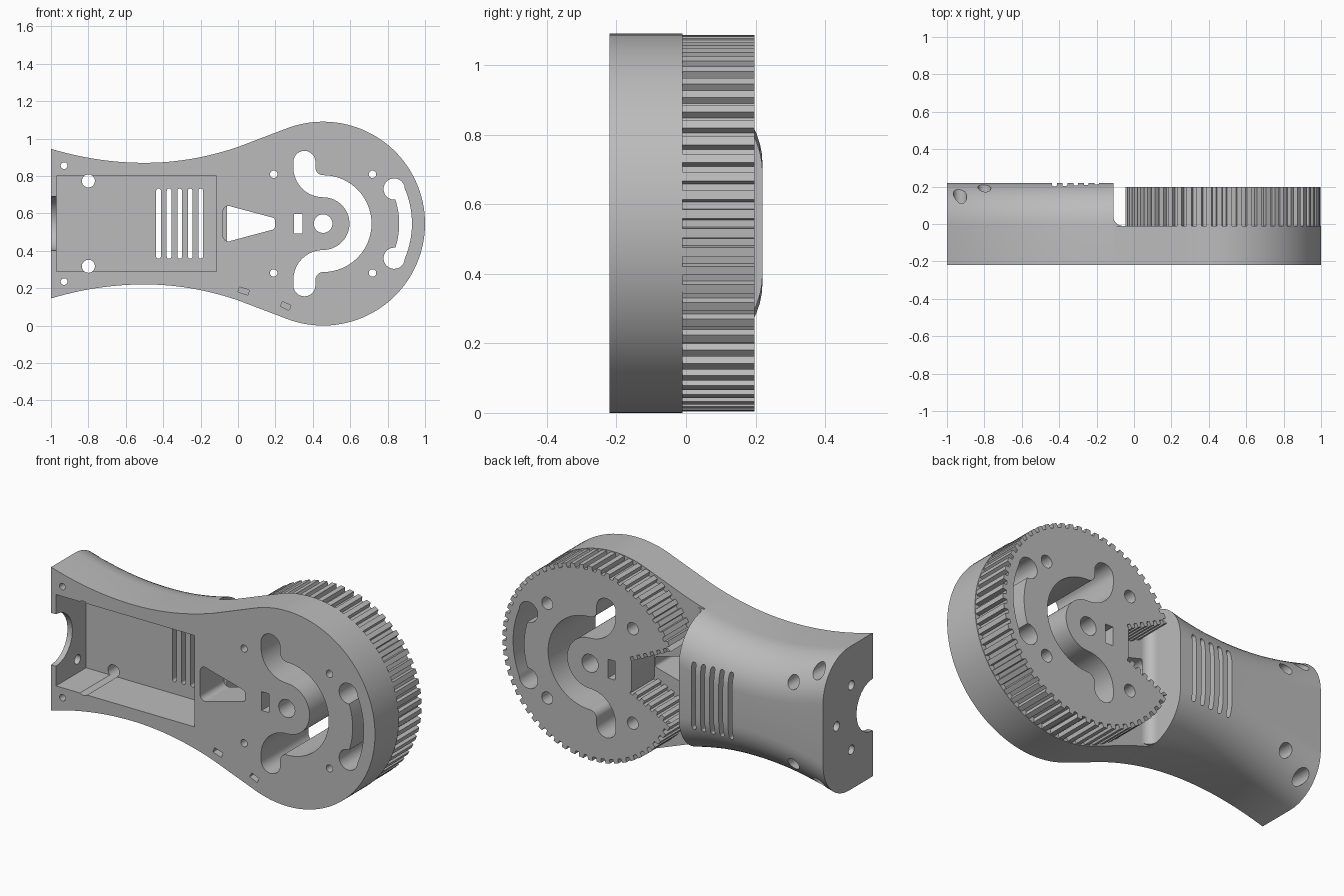
import bpy, bmesh, math
from math import sin, cos, pi, radians, hypot

cube = bpy.data.objects.get("Cube")
if cube:
    bpy.data.objects.remove(cube, do_unlink=True)

CX, CZ, R = 0.455, 0.545, 0.545      # hub centre and head radius
FRONT, SEAM, BACK = -0.22, -0.01, 0.22
NECK_END = -0.11

grey = bpy.data.materials.new("grey plastic")
grey.use_nodes = True
grey.diffuse_color = (0.5, 0.5, 0.5, 1)
grey.node_tree.nodes["Principled BSDF"].inputs["Base Color"].default_value = (0.5, 0.5, 0.5, 1)


def loft(name, rings):
    """Closed solid through rings of equal point count."""
    bm = bmesh.new()
    rows = [[bm.verts.new(p) for p in ring] for ring in rings]
    n = len(rows[0])
    for a, b in zip(rows, rows[1:]):
        for i in range(n):
            bm.faces.new((a[i], a[(i + 1) % n], b[(i + 1) % n], b[i]))
    bm.faces.new(rows[0])
    bm.faces.new(rows[-1])
    bmesh.ops.recalc_face_normals(bm, faces=bm.faces)
    mesh = bpy.data.meshes.new(name)
    bm.to_mesh(mesh)
    bm.free()
    mesh.materials.append(grey)
    ob = bpy.data.objects.new(name, mesh)
    bpy.context.collection.objects.link(ob)
    return ob


def prism(name, outline, y0=-1, y1=1):
    return loft(name, [[(x, y, z) for x, z in outline] for y in (y0, y1)])


def arc(cx, cz, r, a0, a1, n=24):
    angles = [radians(a0 + (a1 - a0) * i / n) for i in range(n + 1)]
    return [(cx + r * cos(a), cz + r * sin(a)) for a in angles]


def disc(x, z, r):
    return arc(x, z, r, 0, 345, 23)


def box(x, z, w, h, tilt=0):
    c, s = cos(radians(tilt)), sin(radians(tilt))
    return [(x + u * w / 2 * c - v * h / 2 * s, z + u * w / 2 * s + v * h / 2 * c)
            for u, v in ((-1, -1), (1, -1), (1, 1), (-1, 1))]


def stroke(path, half):
    """Outline of a path with a given half width and round ends."""
    left, right, ends = [], [], []
    for i, (x, z) in enumerate(path):
        a, b = path[max(i - 1, 0)], path[min(i + 1, len(path) - 1)]
        dx, dz = b[0] - a[0], b[1] - a[1]
        d = hypot(dx, dz)
        left.append((x - dz / d * half, z + dx / d * half))
        right.append((x + dz / d * half, z - dx / d * half))
        ends.append(math.degrees(math.atan2(dz, dx)))
    cap1 = arc(*path[-1], half, ends[-1] + 90, ends[-1] - 90, 12)[1:-1]
    cap0 = arc(*path[0], half, ends[0] - 90, ends[0] - 270, 12)[1:-1]
    return left + cap1 + right[::-1] + cap0


def cut(target, outline, y0=-1, y1=1, cutter=None):
    tool = cutter or prism("cutter", outline, y0, y1)
    tool.hide_render = True
    mod = target.modifiers.new("cut", 'BOOLEAN')
    mod.operation, mod.solver, mod.object = 'DIFFERENCE', 'EXACT', tool
    bpy.context.view_layer.objects.active = target
    bpy.ops.object.modifier_apply(modifier=mod.name)
    bpy.data.objects.remove(tool, do_unlink=True)


def half_width(x):
    return 0.325 + (0.3 if x < -0.5 else 0.34) * (x + 0.5) ** 2


# Neck: waisted housing with rounded back edges
def neck_section(x, r=0.23):
    h = half_width(x)
    upper = [(FRONT, h)] + [(SEAM + r * sin(a), h - r + r * cos(a))
                            for a in (pi / 2 * i / 12 for i in range(13))]
    ring = upper + [(y, -z) for y, z in upper[::-1]]
    return [(x, y, CZ + z) for y, z in ring]


stations = 24
neck = loft("neck_housing", [neck_section(-1 + (NECK_END + 1) * i / stations)
                             for i in range(stations + 1)])
# Front pocket, vents and mounting holes
cut(neck, box(-0.5425, CZ, 0.855, 0.51), -1, 0.045)
for i in range(5):
    x = -0.425 + i * 0.0565
    cut(neck, stroke([(x, 0.37), (x, 0.72)], 0.0125), 0)
for side in (-1, 1):
    cut(neck, disc(-0.8, CZ + side * 0.228, 0.035))
    cut(neck, disc(-0.93, CZ + side * 0.31, 0.018))
    cut(neck, disc(-0.93, CZ + side * 0.31, 0.036), 0)
# Motor bore and bolt holes through the end wall
for y, z, r in ((FRONT, 0, 0.145), (-0.03, 0.18, 0.026), (-0.03, -0.18, 0.026), (0.1, 0, 0.026)):
    bore = loft("bore", [[(x, y + u, CZ + z + v) for u, v in disc(0, 0, r)] for x in (-1.2, -0.9)])
    cut(neck, None, cutter=bore)

# Fillet where the housing meets the head
root = 0.05
profile = [(NECK_END, SEAM)] + [(NECK_END + root - root * sin(a), root - root * cos(a) + SEAM)
                                for a in (pi / 2 * i / 8 for i in range(9))]
loft("neck_fillet", [[(x, y, CZ + s * 0.373) for x, y in profile] for s in (-1, 1)])

# Head plate: flared neck running into a round end
flare = [(x, half_width(x)) for x in (NECK_END, -0.07, -0.035, 0)]
outline = [(x, CZ - h) for x, h in flare] + arc(CX, CZ, R, -110.5, 110.5, 72)
outline += [(x, CZ + h) for x, h in flare[::-1]]
plate = prism("head_plate", outline, FRONT, SEAM)

# Toothed pulley with a flared belt notch
pulley_r, teeth = 0.541, 62
gear = []
for i in range(teeth):
    mid = -180 + (i + 0.5) * 360 / teeth
    if abs(mid) < 156:
        for off, r in ((-1.9, 0.518), (-1.5, pulley_r), (1.3, pulley_r), (1.7, 0.518)):
            a = radians(mid + off)
            gear.append((CX + r * cos(a), CZ + r * sin(a)))
wall = []
for i in range(6):
    for f, depth in ((0, 0), (0.5, 0), (0.55, 0.022), (0.95, 0.022)):
        t = (i + f) / 6
        wall.append((-0.045 + 0.245 * t + depth * 0.44, 0.2 - 0.12 * t + depth * 0.9))
wall.append((0.2, 0.08))
gear += [(x, CZ + h) for x, h in wall] + [(x, CZ - h) for x, h in wall[::-1]]
pulley = prism("toothed_pulley", gear, SEAM, 0.197)

# Cut-outs shared by plate and pulley
upper = arc(0.455, CZ + 0.3, 0.1, 180, 270, 10)
c_path = [(0.355, 0.875)] + upper + arc(CX, CZ, 0.2, 90, -90, 30)[1:]
c_path += [(x, 2 * CZ - z) for x, z in upper[::-1]][1:] + [(0.355, 2 * CZ - 0.875)]
shared = [stroke(c_path, 0.059),
          stroke(arc(CX, CZ, 0.441, -26, 26), 0.034),
          disc(CX, CZ, 0.05), box(0.322, CZ, 0.045, 0.105)]
shared += [disc(0.835, CZ + s * 0.185, 0.057) for s in (-1, 1)]
screws = [(CX + sx * 0.264, CZ + sz * 0.264) for sx in (-1, 1) for sz in (-1, 1)]
shared += [disc(x, z, 0.02) for x, z in screws]
for part in (plate, pulley):
    for shape in shared:
        cut(part, shape)
for x, z in screws:
    cut(pulley, disc(x, z, 0.034), 0.08)

# Tapered belt window and cable tie slots in the plate
window = arc(-0.05, CZ + 0.065, 0.03, 60, 180, 8) + arc(-0.05, CZ - 0.065, 0.03, 180, 300, 8)
window += arc(0.18, CZ - 0.015, 0.018, -75, 0, 5) + arc(0.18, CZ + 0.015, 0.018, 0, 75, 5)
cut(plate, window)
cut(plate, box(0.03, 0.185, 0.055, 0.028, -18), -1, -0.15)
cut(plate, box(0.255, 0.105, 0.05, 0.028, -25), -1, -0.15)

# Smooth curved surfaces, keep machined edges crisp
bpy.ops.object.select_all(action='DESELECT')
for ob in bpy.context.scene.objects:
    if ob.type == 'MESH':
        ob.select_set(True)
bpy.context.view_layer.objects.active = plate
bpy.ops.object.shade_smooth_by_angle(angle=radians(25))
